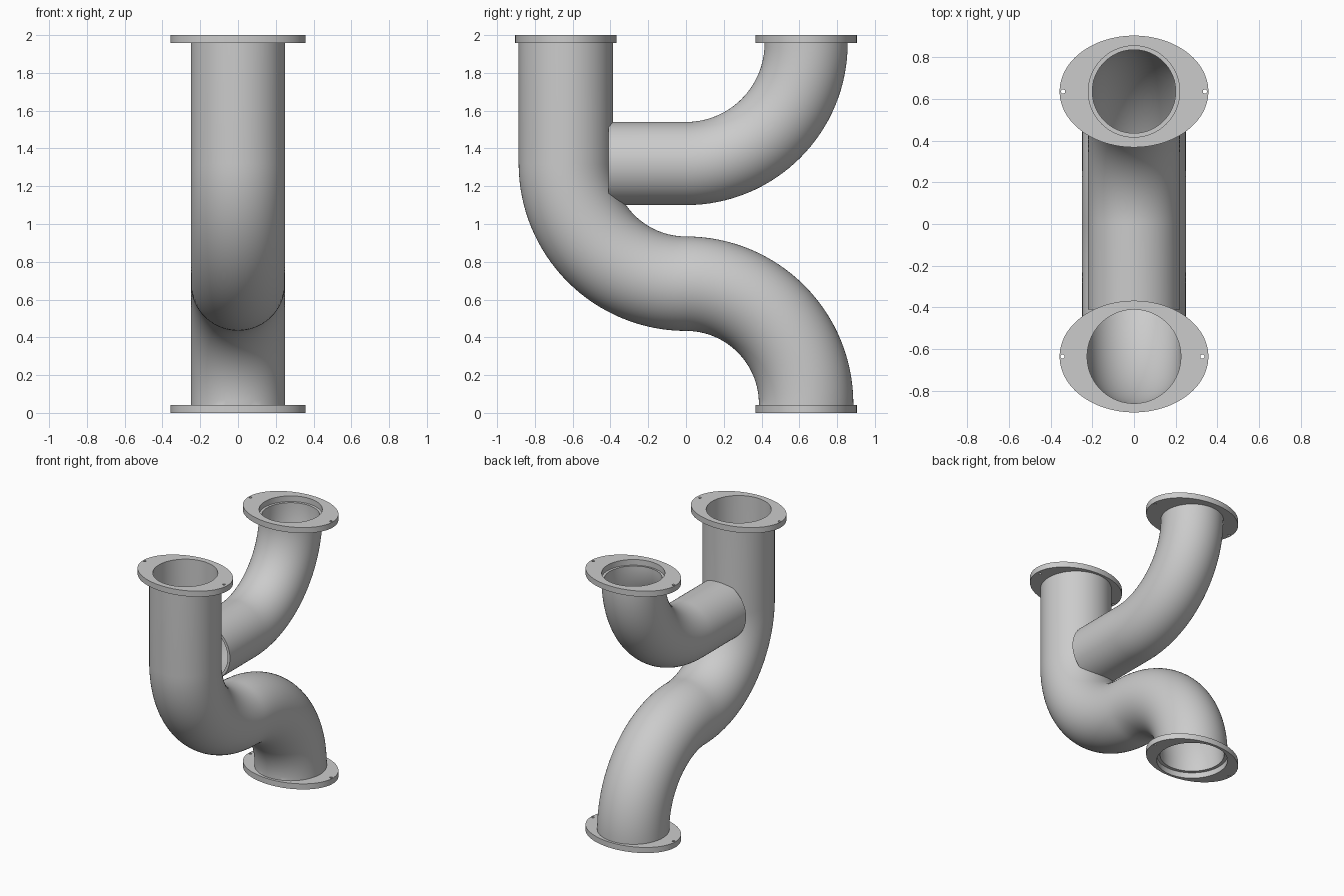
import bpy, bmesh
from math import sin, cos, pi, radians
from mathutils import Vector

cube = bpy.data.objects.get("Cube")
if cube:
    bpy.data.objects.remove(cube, do_unlink=True)

BEND = 0.636        # bend radius, also the offset of each pipe mouth
TOP = 2.0
THICK = 0.043       # flange thickness
MID = 1.32          # height of the branch axis

grey = bpy.data.materials.new("pipe grey")
grey.use_nodes = True
colour = (0.6, 0.6, 0.6, 1)
grey.diffuse_color = colour
grey.node_tree.nodes["Principled BSDF"].inputs["Base Color"].default_value = colour


def finish(name, mesh):
    obj = bpy.data.objects.new(name, mesh)
    bpy.context.collection.objects.link(obj)
    mesh.materials.clear()
    mesh.materials.append(grey)
    bpy.ops.object.select_all(action="DESELECT")
    obj.select_set(True)
    bpy.context.view_layer.objects.active = obj
    bpy.ops.object.shade_smooth_by_angle(angle=radians(35))
    return obj


def arc(cy, cz, start, end, steps=32):
    """Points of a bend in the YZ plane, angles in degrees."""
    angles = [radians(start + (end - start) * i / steps) for i in range(steps + 1)]
    return [Vector((0, cy + BEND * cos(a), cz + BEND * sin(a))) for a in angles]


def pipe(name, path, outer, inner, sides=72):
    """Hollow pipe with open ends, swept along a path in the YZ plane."""
    bm = bmesh.new()
    loops = []
    for i, p in enumerate(path):
        tangent = (path[min(i + 1, len(path) - 1)] - path[max(i - 1, 0)]).normalized()
        if i in (0, len(path) - 1):     # square ends along the nearest axis
            tangent = Vector([round(c) for c in tangent])
        across = Vector((1, 0, 0))
        up = tangent.cross(across)
        loops.append([[bm.verts.new(p + r * (across * cos(t) + up * sin(t)))
                       for t in (2 * pi * k / sides for k in range(sides))]
                      for r in (outer, inner)])

    def bridge(a, b):
        for k in range(sides):
            n = (k + 1) % sides
            bm.faces.new((a[k], a[n], b[n], b[k]))

    for a, b in zip(loops, loops[1:]):
        bridge(a[0], b[0])
        bridge(b[1], a[1])
    bridge(loops[0][1], loops[0][0])
    bridge(loops[-1][0], loops[-1][1])
    bmesh.ops.recalc_face_normals(bm, faces=bm.faces)
    mesh = bpy.data.meshes.new(name)
    bm.to_mesh(mesh)
    bm.free()
    return finish(name, mesh)


def flange(name, y, z, bore, bolts=(-0.34, 0.34)):
    """Oval plate with a central bore and two small bolt holes."""
    curve = bpy.data.curves.new(name + " outline", "CURVE")
    curve.dimensions = "2D"
    curve.fill_mode = "BOTH"
    curve.extrude = THICK / 2
    rings = [(0, 0.357, 0.268, 96), (0, bore, bore, 72)]
    rings += [(x, 0.01, 0.01, 16) for x in bolts]
    for cx, rx, ry, count in rings:
        spline = curve.splines.new("POLY")
        spline.points.add(count - 1)
        spline.use_cyclic_u = True
        for k, point in enumerate(spline.points):
            t = 2 * pi * k / count
            point.co = (cx + rx * cos(t), ry * sin(t), 0, 1)
    helper = bpy.data.objects.new(name + " outline", curve)
    bpy.context.collection.objects.link(helper)
    bpy.context.view_layer.update()
    graph = bpy.context.evaluated_depsgraph_get()
    mesh = bpy.data.meshes.new_from_object(helper.evaluated_get(graph))
    bpy.data.objects.remove(helper, do_unlink=True)
    bm = bmesh.new()
    bm.from_mesh(mesh)
    bmesh.ops.remove_doubles(bm, verts=bm.verts, dist=0.0001)
    bmesh.ops.recalc_face_normals(bm, faces=bm.faces)
    bm.to_mesh(mesh)
    bm.free()
    obj = finish(name, mesh)
    obj.location = (0, y, z + THICK / 2)
    return obj


# Main pipe: straight riser, then an S bend down to the rear outlet
low = MID - 2 * BEND
main_path = [Vector((0, -BEND, TOP - THICK))]
main_path += arc(0, MID, 180, 270)
main_path += arc(0, low, 90, 0)[1:]
if low > THICK:
    main_path.append(Vector((0, BEND, THICK)))
pipe("main_pipe", main_path, 0.25, 0.225)

# Branch pipe: leaves the riser level and bends up to the rear inlet
branch_path = [Vector((0, -0.411, MID))]
branch_path += arc(0, MID + BEND, 270, 360)
branch_path.append(Vector((0, BEND, TOP - THICK)))
pipe("branch_pipe", branch_path, 0.22, 0.2)

# Oval flanges at the three mouths
flange("front_top_flange", -BEND, TOP - THICK, 0.225, (-0.343, 0.328))
flange("rear_top_flange", BEND, TOP - THICK, 0.219)
flange("bottom_flange", BEND, 0, 0.249)
